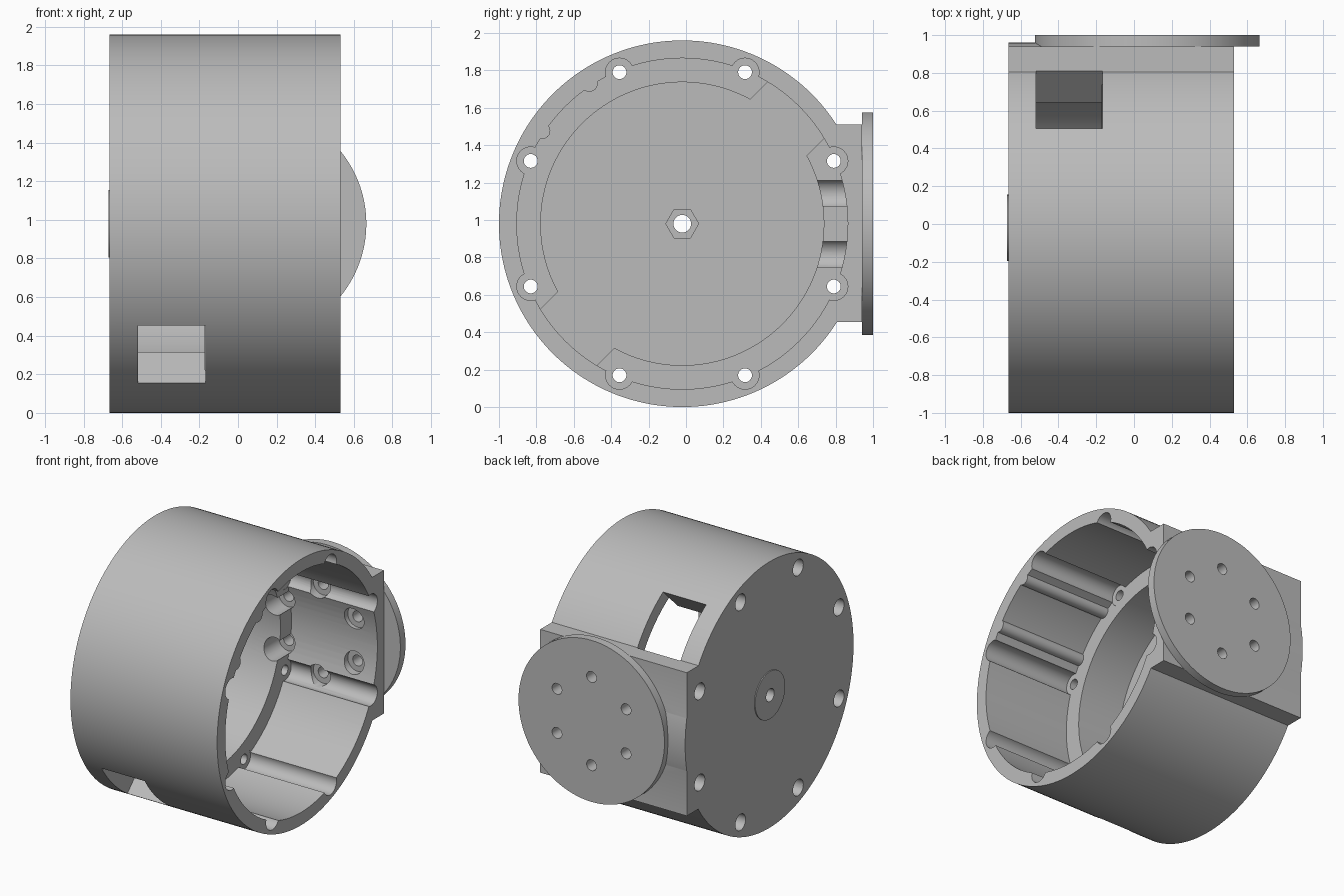
import bpy, bmesh
from math import sin, cos, pi, radians, sqrt
from mathutils import Vector

old = bpy.data.objects.get("Cube")
if old:
    bpy.data.objects.remove(old, do_unlink=True)

CY, CZ = -0.02, 0.98          # drum axis
BACK, RIM = -0.665, 0.53      # drum ends along x
FLOOR, LEDGE = -0.52, -0.17   # inner floor and ledge heights

grey = bpy.data.materials.new("light grey plastic")
grey.use_nodes = True
COLOUR = (0.5, 0.5, 0.5, 1)
grey.diffuse_color = COLOUR
grey.node_tree.nodes["Principled BSDF"].inputs["Base Color"].default_value = COLOUR


def prism(name, points, depth):
    """Extrude a closed loop of 3D points along the depth vector."""
    bm = bmesh.new()
    face = bm.faces.new([bm.verts.new(p) for p in points])
    result = bmesh.ops.extrude_face_region(bm, geom=[face])
    moved = [v for v in result["geom"] if isinstance(v, bmesh.types.BMVert)]
    bmesh.ops.translate(bm, verts=moved, vec=Vector(depth))
    bmesh.ops.recalc_face_normals(bm, faces=bm.faces)
    mesh = bpy.data.meshes.new(name)
    bm.to_mesh(mesh)
    bm.free()
    mesh.materials.append(grey)
    obj = bpy.data.objects.new(name, mesh)
    bpy.context.collection.objects.link(obj)
    return obj


def drum(name, r, x0, x1, y=CY, z=CZ, sides=48):
    """Round bar along x."""
    turns = [2 * pi * i / sides for i in range(sides)]
    return prism(name, [(x0, y + r * cos(a), z + r * sin(a)) for a in turns], (x1 - x0, 0, 0))


def peg(name, r, x, z, y0, y1, sides=32):
    """Round bar along y."""
    turns = [2 * pi * i / sides for i in range(sides)]
    return prism(name, [(x + r * cos(a), y0, z + r * sin(a)) for a in turns], (0, y1 - y0, 0))


def polar(r, degrees):
    a = radians(degrees)
    return CY + r * cos(a), CZ + r * sin(a)


def combine(target, tool, operation="DIFFERENCE"):
    mod = target.modifiers.new("combine", "BOOLEAN")
    mod.operation, mod.solver, mod.object = operation, "EXACT", tool
    bpy.context.view_layer.objects.active = target
    bpy.ops.object.modifier_apply(modifier=mod.name)
    bpy.data.objects.remove(tool, do_unlink=True)


# Drum with the flat mounting block on its back
housing = drum("housing", 0.98, BACK, RIM, sides=160)
block = prism("block", [(BACK, 0.3, 0.455), (BACK, 0.94, 0.455),
                        (BACK, 0.94, 1.51), (BACK, 0.3, 1.51)], (RIM - BACK, 0, 0))
combine(housing, block, "UNION")

# Stepped cavity open towards +x
combine(housing, drum("cavity", 0.885, LEDGE, RIM + 0.1, sides=128))
combine(housing, drum("lower_cavity", 0.757, FLOOR, LEDGE + 0.1, sides=128))

# Small locating ribs on the inner wall
for angle in (123.5, 146.5):
    y, z = polar(0.9, angle)
    combine(housing, drum("rib", 0.045, LEDGE - 0.05, RIM, y, z, 24), "UNION")

# Screw channels, through holes and head recesses
for i in range(8):
    y, z = polar(0.877, 22.5 + 45 * i)
    combine(housing, drum("channel", 0.075, LEDGE - 0.002, RIM + 0.1, y, z, 32))
    combine(housing, drum("screw_hole", 0.037, BACK - 0.1, LEDGE + 0.1, y, z, 24))
    combine(housing, drum("head_recess", 0.06, BACK - 0.1, BACK + 0.2, y, z, 24))

# Two diagonal windows through the wall beside the floor
half = 0.212
for side in (1, -1):
    corners = [(0.6, -half), (1.1, -half), (1.1, half), (0.6, half)]
    points = [(FLOOR + 0.001, CY + side * (u - v) / sqrt(2), CZ + side * (u + v) / sqrt(2))
              for u, v in corners]
    combine(housing, prism("window", points, (LEDGE - FLOOR + 0.001, 0, 0)))

# Round pad on the closed end, axle hole and hexagonal nut pocket
combine(housing, drum("end_pad", 0.175, BACK - 0.007, BACK + 0.05, sides=64), "UNION")
combine(housing, drum("axle_hole", 0.047, BACK - 0.1, FLOOR + 0.1, sides=32))
combine(housing, drum("nut_pocket", 0.0875, FLOOR - 0.06, FLOOR + 0.1, sides=6))

# Mounting flange with six bolt holes, recessed from the inside
FX, FR = 0.07, 0.595
flange = peg("mounting_flange", FR, FX, CZ, 0.94, 1.0, 96)
for i in range(6):
    a = radians(30 + 60 * i)
    x, z = FX + 0.325 * cos(a), CZ + 0.325 * sin(a)
    combine(housing, peg("bolt_recess", 0.08, x, z, 0.55, 0.89))
    combine(housing, peg("bolt_hole", 0.04, x, z, 0.8, 1.1, 24))
    combine(flange, peg("bolt_hole", 0.04, x, z, 0.9, 1.1, 24))

# Smooth shading with crisp edges
for obj in (housing, flange):
    bpy.ops.object.select_all(action="DESELECT")
    obj.select_set(True)
    bpy.context.view_layer.objects.active = obj
    bpy.ops.object.shade_smooth_by_angle(angle=radians(30))
